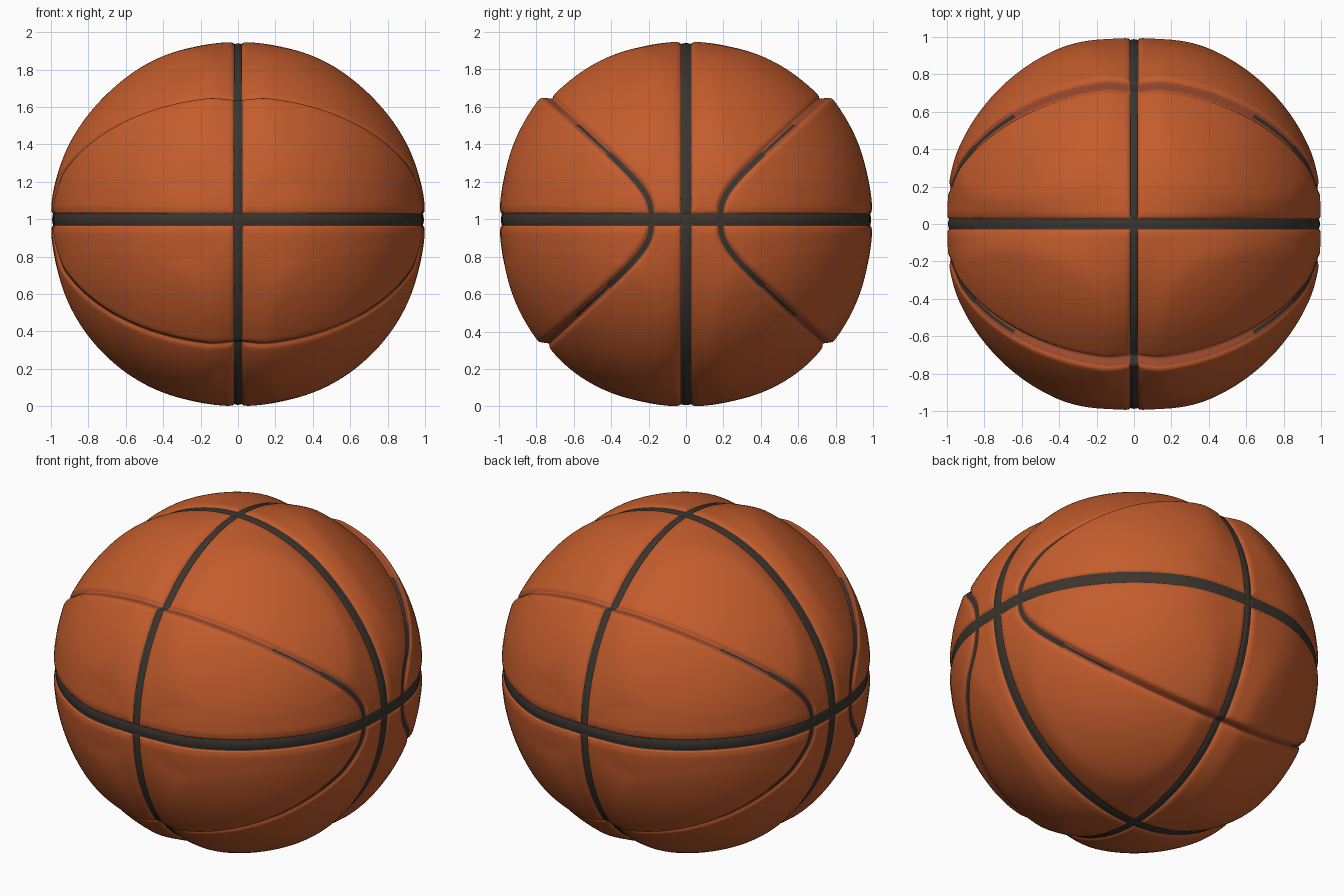
import bpy, bmesh, math
from mathutils import Vector, kdtree

if "Cube" in bpy.data.objects:
    bpy.data.objects.remove(bpy.data.objects["Cube"])

COLS = 90                                  # steps along the curved seam
OFFSETS = (0.0, 0.007, 0.014, 0.02, 0.027, 0.038, 0.055, 0.08)
BANDS = ((0, 0.021), (1, 0.028), (2, 0.031))  # axis, half width of the great-circle grooves
CENTRE_Z = 0.997


def material(name, rgb):
    m = bpy.data.materials.new(name)
    m.diffuse_color = (*rgb, 1)
    m.use_nodes = True
    m.node_tree.nodes["Principled BSDF"].inputs["Base Color"].default_value = m.diffuse_color
    return m


def smooth(a, b, x):
    t = min(1, max(0, (x - a) / (b - a)))
    return t * t * (3 - 2 * t)


# Curved seam: y as a function of z on the unit sphere
def seam_y(z):
    return (0.185 ** 3 + (1.13 * abs(z)) ** 3) ** (1 / 3)


lo, hi = 0.3, 0.9
for _ in range(50):
    mid = (lo + hi) / 2
    lo, hi = (mid, hi) if seam_y(mid) ** 2 + mid * mid < 1 else (lo, mid)
Z_END = lo


def seam_point(t):
    z = Z_END * math.sin(t * math.pi / 2)
    y = seam_y(z)
    x = math.sqrt(max(0, 1 - y * y - z * z))
    return Vector((x if t <= 1 else -x, y, z))


tree = kdtree.KDTree(4001)
for i in range(4001):
    tree.insert(seam_point(i / 4000), i)
tree.balance()


# Radius of the ball in a direction, given in the first octant
def radius(p, upper):
    d = tree.find(p)[2]
    if p.y < seam_y(p.z):
        d = -d
    w = smooth(0.05, 0.8, p.z)
    front = 0.997 + 0.006 * math.exp(-max(d, 0) / 0.15) + (-0.003 if upper else 0.006) * w
    dip = math.exp(min(d, 0) / 0.12) * w
    outer = 1.003 - (0.051 * w + 0.001 * dip if upper else 0.004 * w + 0.022 * dip)
    r = outer + (front - outer) * smooth(-0.022, 0.022, d)
    # panels puff out between the groove crossings
    r += max(0.026 * smooth(0.1, 0.75, 2 * p.x * p.y), 0.027 * smooth(0, 0.08, p.x * p.y * p.z))
    groove = 0.013 * (1 - smooth(0.012, 0.034, abs(d)))
    for axis, half in BANDS:
        q = p[axis] / half
        g = 0.008 * (1 - smooth(0.95, 1.35, q)) + 0.006 * (1 - smooth(1, 2.4, q))
        groove = max(groove, g - 0.005 * max(0, 1 - q * q))
    return r - groove


# One octant of the unit sphere: rows from the y=0 circle across the seam to the y pole
octant = bmesh.new()
grid, pole = [], Vector((0, 1, 0))
for i in range(COLS + 1):
    t = i / COLS
    s = seam_point(t)
    tangent = seam_point(t + 1e-3) - seam_point(t - 1e-3)
    n = s.cross(tangent).normalized()
    if n.y < 0:
        n = -n
    if i == 0:
        n.z = 0
    if i == COLS:
        n.x = 0
    start = Vector((math.cos(t * math.pi / 2), 0, math.sin(t * math.pi / 2)))
    if i == COLS:
        start = Vector((0, 0, 1))
    near = [(s + n * o).normalized() for o in [-o for o in OFFSETS[:0:-1]] + list(OFFSETS)]
    col = [start.slerp(near[0], k / 22) for k in range(22)] + near
    col += [near[-1].slerp(pole, k / 26) for k in range(1, 26)]
    grid.append([octant.verts.new(v) for v in col])
tip = octant.verts.new(pole)
mid_row = 22 + len(OFFSETS) - 1            # row lying on the seam
for i in range(COLS):
    a, b = grid[i], grid[i + 1]
    for k in range(len(a) - 1):
        f = octant.faces.new((a[k], b[k], b[k + 1], a[k + 1]))
        row = abs(k + 0.5 - mid_row)
        # the seam is dark near the side poles and fades to brown towards x = 0
        dark = 2 if i < COLS * 0.35 else 1 if i < COLS * 0.55 else 0
        f.material_index = 1 if row < dark else 2 if row < 3 and row < dark + 2 else 0
    octant.faces.new((a[-1], b[-1], tip))

# Clean cuts along the three straight grooves
for axis, half in BANDS:
    no = Vector((0, 0, 0))
    no[axis] = 1
    for q in (0.5, 0.95, 1.1, 1.35, 1.8, 2.4):
        octant.verts.ensure_lookup_table()
        octant.edges.ensure_lookup_table()
        octant.faces.ensure_lookup_table()
        geom = octant.verts[:] + octant.edges[:] + octant.faces[:]
        bmesh.ops.bisect_plane(octant, geom=geom, dist=1e-5, plane_co=no * half * q, plane_no=no)
for f in octant.faces:
    c = f.calc_center_median()
    if any(c[axis] < half * 1.1 for axis, half in BANDS):
        f.material_index = 1
octant.verts.index_update()

# Mirror the octant to all eight sides
ball = bmesh.new()
for sz in (1, -1):
    shaped = []
    for v in octant.verts:
        p = v.co.normalized()
        shaped.append(p * radius(p, sz > 0))
    for sx in (1, -1):
        for sy in (1, -1):
            vs = [ball.verts.new((p.x * sx, p.y * sy, p.z * sz + CENTRE_Z)) for p in shaped]
            for f in octant.faces:
                nf = ball.faces.new([vs[v.index] for v in f.verts])
                nf.material_index = f.material_index
                nf.smooth = True
octant.free()
bmesh.ops.remove_doubles(ball, verts=ball.verts[:], dist=1e-4)
bmesh.ops.recalc_face_normals(ball, faces=ball.faces[:])

mesh = bpy.data.meshes.new("ball")
ball.to_mesh(mesh)
ball.free()
mesh.materials.append(material("orange rubber", (0.55, 0.108, 0.026)))
mesh.materials.append(material("dark groove", (0.045, 0.035, 0.028)))
mesh.materials.append(material("brown groove edge", (0.36, 0.075, 0.03)))
obj = bpy.data.objects.new("ball", mesh)
bpy.context.collection.objects.link(obj)
